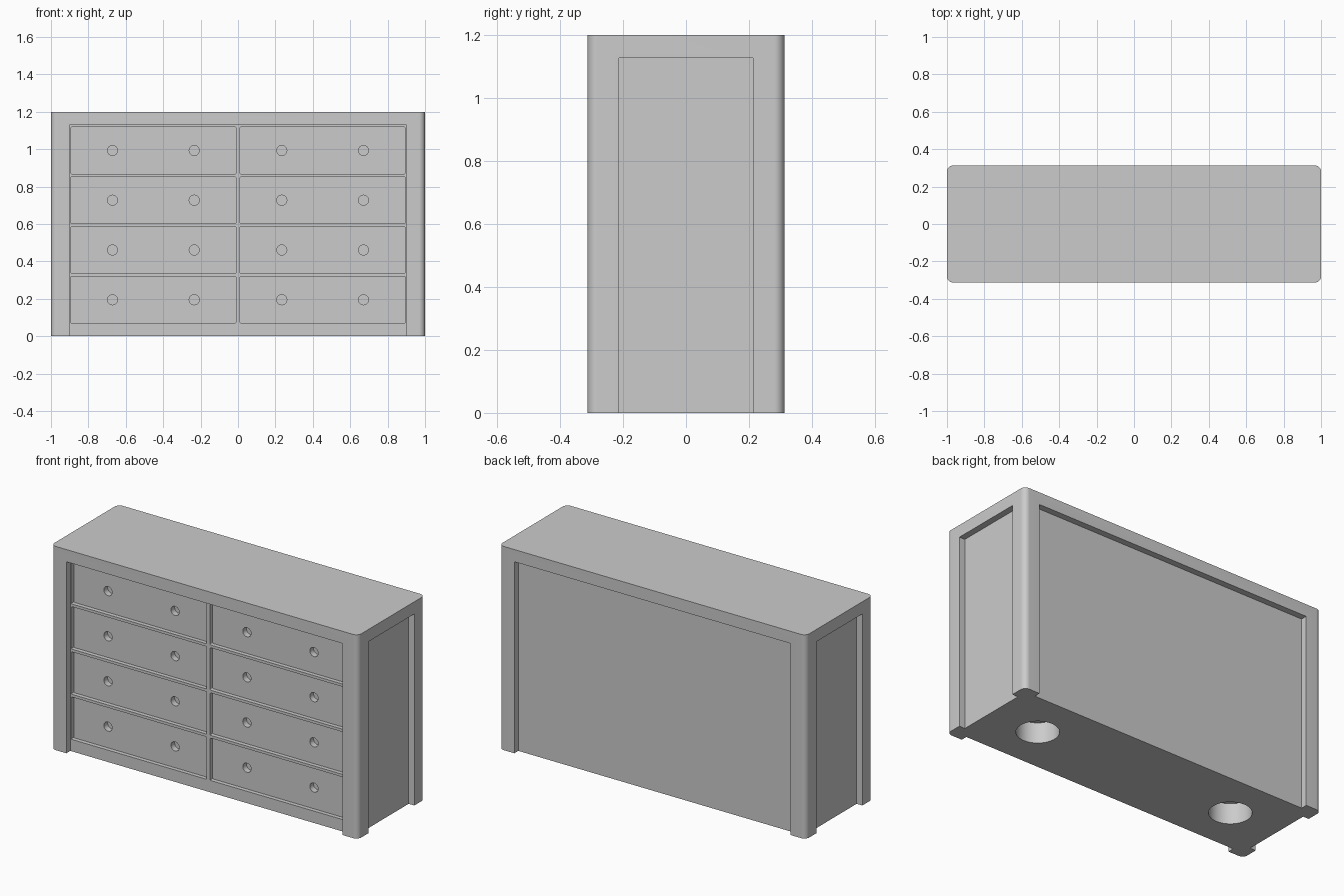
import bpy, bmesh, math
from mathutils import Matrix, Vector

old = bpy.data.objects.get("Cube")
if old:
    bpy.data.objects.remove(old, do_unlink=True)

WIDTH, DEPTH, HEIGHT = 2.0, 0.625, 1.2
RECESS = 0.037          # depth of the sunken panels
POCKET = 0.024          # depth of the drawer fronts below the front panel
FRONT = -DEPTH / 2 + RECESS
PANEL_TOP = 1.128

grey = bpy.data.materials.new("light grey")
grey.use_nodes = True
grey.diffuse_color = (0.6, 0.6, 0.6, 1)
grey.node_tree.nodes["Principled BSDF"].inputs["Base Color"].default_value = (0.6, 0.6, 0.6, 1)


def add_box(bm, low, high, axis=None, radius=0, segments=1):
    """Box between two corners, optionally rounding edges parallel to one axis."""
    low, high = Vector(low), Vector(high)
    verts = bmesh.ops.create_cube(bm, size=1)["verts"]
    for v in verts:
        v.co = (low + high) / 2 + v.co * (high - low)
    if axis is not None:
        edges = {e for v in verts for e in v.link_edges}
        along = [e for e in edges
                 if abs((e.verts[0].co - e.verts[1].co).normalized()[axis]) > 0.9]
        bmesh.ops.bevel(bm, geom=along, offset=radius, segments=segments,
                        profile=0.5, affect='EDGES')


def add_drill(bm, centre, radius, length, turn=0, sides=32):
    """Cylinder centred on a point, turned about x."""
    place = Matrix.Translation(centre) @ Matrix.Rotation(turn, 4, 'X')
    bmesh.ops.create_cone(bm, cap_ends=True, segments=sides, radius1=radius,
                          radius2=radius, depth=length, matrix=place)


def finish(bm, name):
    bmesh.ops.recalc_face_normals(bm, faces=bm.faces)
    mesh = bpy.data.meshes.new(name)
    bm.to_mesh(mesh)
    bm.free()
    mesh.materials.append(grey)
    obj = bpy.data.objects.new(name, mesh)
    bpy.context.collection.objects.link(obj)
    return obj


def carve(target, bm, name):
    """Cut the cutter out of the target, then discard the cutter."""
    cutter = finish(bm, name)
    cutter.hide_render = True
    mod = target.modifiers.new(name, 'BOOLEAN')
    mod.operation = 'DIFFERENCE'
    mod.solver = 'EXACT'
    mod.object = cutter
    bpy.context.view_layer.objects.active = target
    bpy.ops.object.modifier_apply(modifier=mod.name)
    bpy.data.objects.remove(cutter, do_unlink=True)


# Solid block with rounded upright corners
bm = bmesh.new()
add_box(bm, (-WIDTH / 2, -DEPTH / 2, 0), (WIDTH / 2, DEPTH / 2, HEIGHT), 2, 0.032, 12)
dresser = finish(bm, "dresser_body")

# Sunken panels on all four sides, leaving corner posts and a top rail
bm = bmesh.new()
for s in (-1, 1):
    ys = sorted((s * (DEPTH / 2 - RECESS), s * DEPTH))
    xs = sorted((s * (WIDTH / 2 - RECESS), s * WIDTH))
    add_box(bm, (-0.9, ys[0], -0.1), (0.9, ys[1], PANEL_TOP))
    add_box(bm, (xs[0], -0.213, -0.1), (xs[1], 0.213, PANEL_TOP))
carve(dresser, bm, "panel_cutter")

# Eight drawer fronts, and two knob holes in each
drawers, knobs = bmesh.new(), bmesh.new()
for row in range(4):
    z = 0.195 + row * 0.266
    for s in (-1, 1):
        x = s * 0.4525
        add_box(drawers, (x - 0.4415, FRONT - 0.1, z - 0.125),
                (x + 0.4415, FRONT + POCKET, z + 0.125), 1, 0.006, 3)
        for side in (-1, 1):
            add_drill(knobs, (x + side * 0.2185, FRONT + POCKET, z), 0.027, 0.07,
                      math.pi / 2)
carve(dresser, drawers, "drawer_cutter")
carve(dresser, knobs, "knob_hole_cutter")

# Two round sockets underneath
bm = bmesh.new()
for s in (-1, 1):
    add_drill(bm, (s * 0.65, 0, 0), 0.113, 0.24, sides=64)
carve(dresser, bm, "socket_cutter")

# Smooth the curves and keep the sharp edges
bpy.ops.object.select_all(action='DESELECT')
dresser.select_set(True)
bpy.context.view_layer.objects.active = dresser
bpy.ops.object.shade_smooth_by_angle(angle=math.radians(30))
